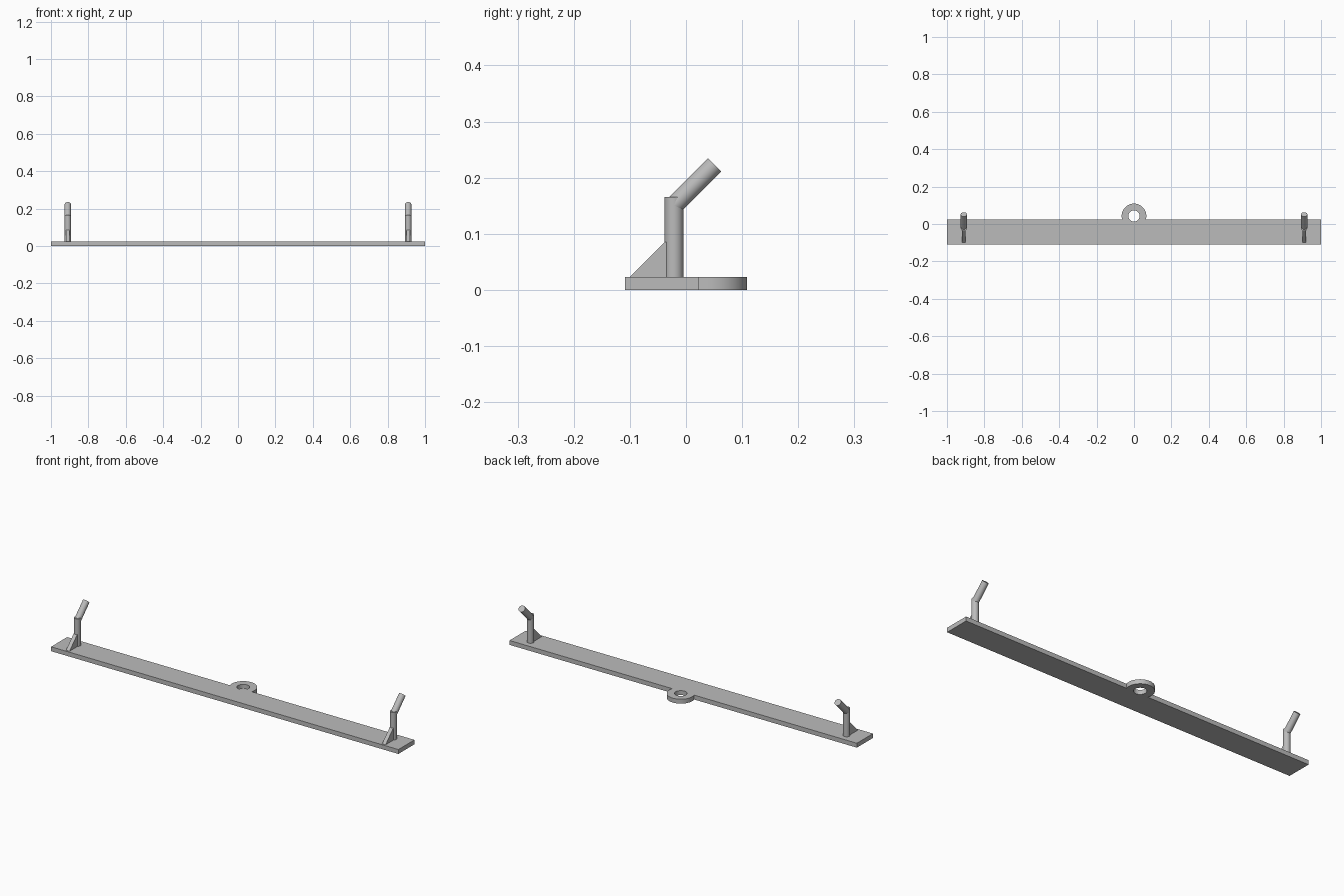
import bpy
import bmesh
from math import sin, cos, pi, asin, radians
from mathutils import Vector, Matrix

cube = bpy.data.objects.get("Cube")
if cube:
    bpy.data.objects.remove(cube, do_unlink=True)

GREY = (0.5, 0.5, 0.5, 1)
mat = bpy.data.materials.new("plain grey")
mat.use_nodes = True
mat.diffuse_color = GREY
mat.node_tree.nodes["Principled BSDF"].inputs["Base Color"].default_value = GREY

THICK = 0.023              # plate thickness
FRONT, BACK = -0.109, 0.023
EYE_Y, EYE_R, HOLE_R = 0.043, 0.066, 0.03
POST_X, POST_Y, POST_R = 0.91, -0.0215, 0.0167


def finish(obj):
    obj.data.materials.clear()
    obj.data.materials.append(mat)
    bpy.ops.object.select_all(action='DESELECT')
    obj.select_set(True)
    bpy.context.view_layer.objects.active = obj
    bpy.ops.object.shade_smooth_by_angle(angle=radians(30))


def add_mesh(name, bm):
    bmesh.ops.recalc_face_normals(bm, faces=bm.faces)
    mesh = bpy.data.meshes.new(name)
    bm.to_mesh(mesh)
    bm.free()
    obj = bpy.data.objects.new(name, mesh)
    bpy.context.collection.objects.link(obj)
    finish(obj)


def rod(name, start, end):
    start, end = Vector(start), Vector(end)
    axis = end - start
    turn = axis.to_track_quat('Z', 'Y').to_matrix().to_4x4()
    bm = bmesh.new()
    bmesh.ops.create_cone(bm, cap_ends=True, segments=40, radius1=POST_R,
                          radius2=POST_R, depth=axis.length,
                          matrix=Matrix.Translation((start + end) / 2) @ turn)
    add_mesh(name, bm)


def arc(radius, a0, a1, n):
    return [(radius * cos(a0 + (a1 - a0) * i / n),
             EYE_Y + radius * sin(a0 + (a1 - a0) * i / n)) for i in range(n + 1)]


# Flat bar with a round eyelet on its back edge, as one filled outline
dip = asin((BACK - EYE_Y) / EYE_R)
outline = [(-1, FRONT), (1, FRONT), (1, BACK)] + arc(EYE_R, dip, pi - dip, 48) + [(-1, BACK)]
hole = arc(HOLE_R, 0, 2 * pi, 48)[:-1]
curve = bpy.data.curves.new("base_bar", 'CURVE')
curve.dimensions = '2D'
curve.fill_mode = 'BOTH'
curve.extrude = THICK / 2
for pts in (outline, hole):
    spline = curve.splines.new('POLY')
    spline.points.add(len(pts) - 1)
    for p, (x, y) in zip(spline.points, pts):
        p.co = (x, y, 0, 1)
    spline.use_cyclic_u = True
source = bpy.data.objects.new("base_outline", curve)
bpy.context.collection.objects.link(source)
bpy.context.view_layer.update()
flat = bpy.data.meshes.new_from_object(source.evaluated_get(bpy.context.evaluated_depsgraph_get()))
bpy.data.objects.remove(source, do_unlink=True)
bm = bmesh.new()
bm.from_mesh(flat)
bpy.data.meshes.remove(flat)
bmesh.ops.remove_doubles(bm, verts=bm.verts, dist=1e-5)
bmesh.ops.translate(bm, verts=bm.verts, vec=(0, 0, THICK / 2))
add_mesh("base_bar", bm)

# Bent posts, each braced by a triangular gusset in front
for side, sx in (("left", 1), ("right", -1)):
    x = sx * POST_X
    rod(side + "_post", (x, POST_Y, THICK), (x, POST_Y, 0.166))
    rod(side + "_angled_arm", (x, POST_Y, 0.1505), (x, 0.051, 0.223))

    bm = bmesh.new()
    profile = [(-0.1, THICK), (POST_Y, THICK), (POST_Y, 0.085), (-0.038, 0.085)]
    face = bm.faces.new([bm.verts.new((x - 0.01, y, z)) for y, z in profile])
    grown = bmesh.ops.extrude_face_region(bm, geom=[face])["geom"]
    bmesh.ops.translate(bm, vec=(0.02, 0, 0),
                        verts=[v for v in grown if isinstance(v, bmesh.types.BMVert)])
    # keep the starting face so the gusset is closed
    if not face.is_valid or len(bm.faces) < 6:
        bmesh.ops.holes_fill(bm, edges=bm.edges, sides=4)
    add_mesh(side + "_gusset", bm)
